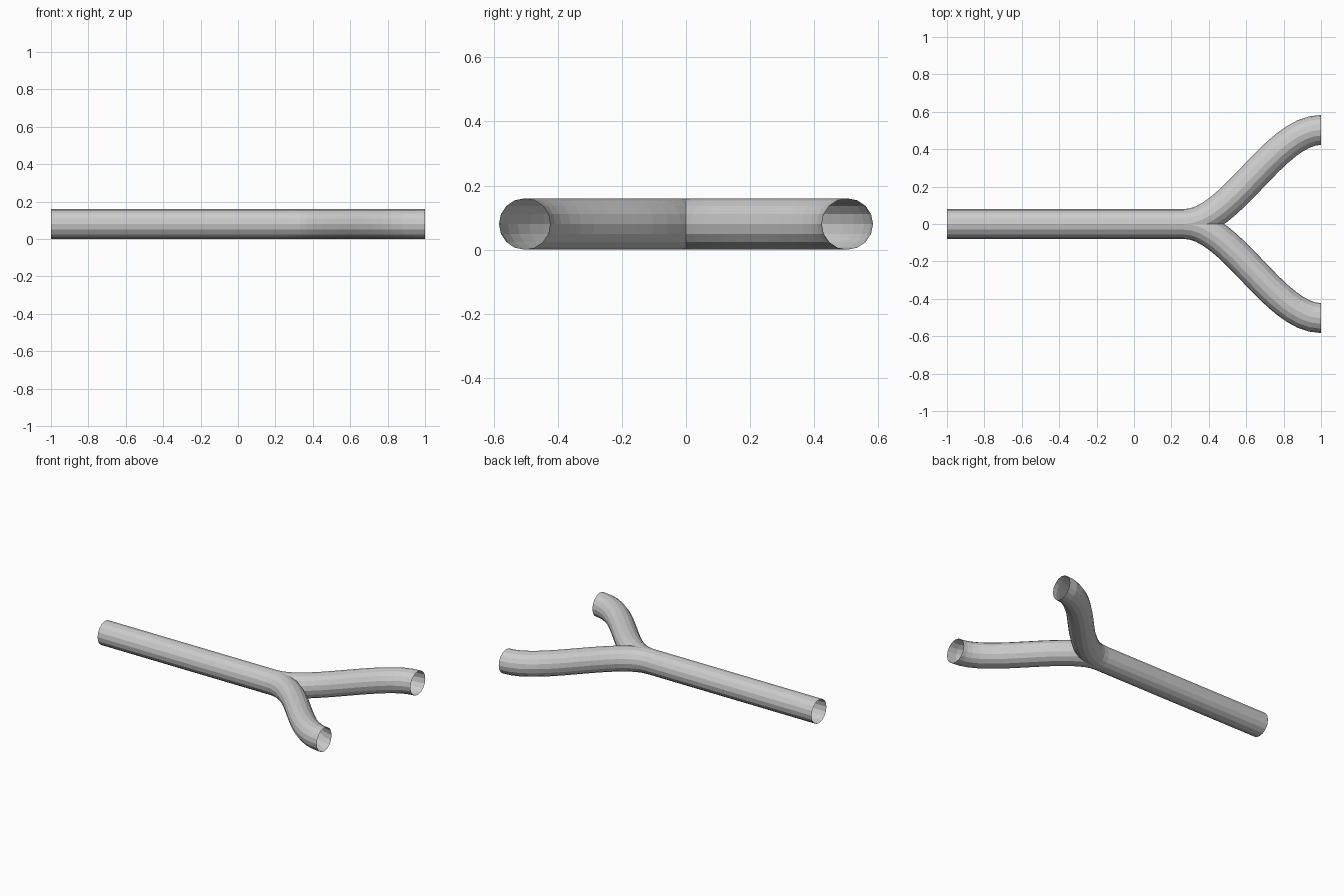
import bpy, bmesh, math
from mathutils import Vector
from mathutils.geometry import interpolate_bezier

if "Cube" in bpy.data.objects:
    bpy.data.objects.remove(bpy.data.objects["Cube"])

R, SIDES, STEPS = 0.08, 16, 16

# centreline: straight stem, then an S-bend out to the branch end
path = [Vector((-1, 0, R))] + list(interpolate_bezier(
    Vector((0.27, 0, R)), Vector((0.52, 0, R)),
    Vector((0.75, 0.503, R)), Vector((1, 0.503, R)), STEPS + 1))

# open tube swept along the centreline
bm = bmesh.new()
rings = []
for i, p in enumerate(path):
    if i in (0, len(path) - 1):
        t = Vector((1, 0, 0))
    else:
        t = ((path[i + 1] - p).normalized() + (p - path[i - 1]).normalized()).normalized()
    side = Vector((-t.y, t.x, 0))
    rings.append([bm.verts.new(p + side * R * math.cos(a) + Vector((0, 0, R * math.sin(a))))
                  for a in (2 * math.pi * k / SIDES for k in range(SIDES))])
for a, b in zip(rings, rings[1:]):
    for k in range(SIDES):
        n = (k + 1) % SIDES
        bm.faces.new((a[k], a[n], b[n], b[k]))

# keep the half on the +y side so the mirrored branches meet in a clean crotch
bmesh.ops.bisect_plane(bm, geom=bm.verts[:] + bm.edges[:] + bm.faces[:], dist=1e-5,
                       plane_co=(0, 0, 0), plane_no=(0, 1, 0), clear_inner=True)
bmesh.ops.recalc_face_normals(bm, faces=bm.faces[:])
if sum(f.normal.z * (f.calc_center_median().z - R) for f in bm.faces) < 0:
    bmesh.ops.reverse_faces(bm, faces=bm.faces[:])

me = bpy.data.meshes.new("forked_pipe")
bm.to_mesh(me)
bm.free()
pipe = bpy.data.objects.new("forked_pipe", me)
bpy.context.collection.objects.link(pipe)
mirror = pipe.modifiers.new("mirror", 'MIRROR')
mirror.use_axis = (False, True, False)
mirror.use_clip = True
